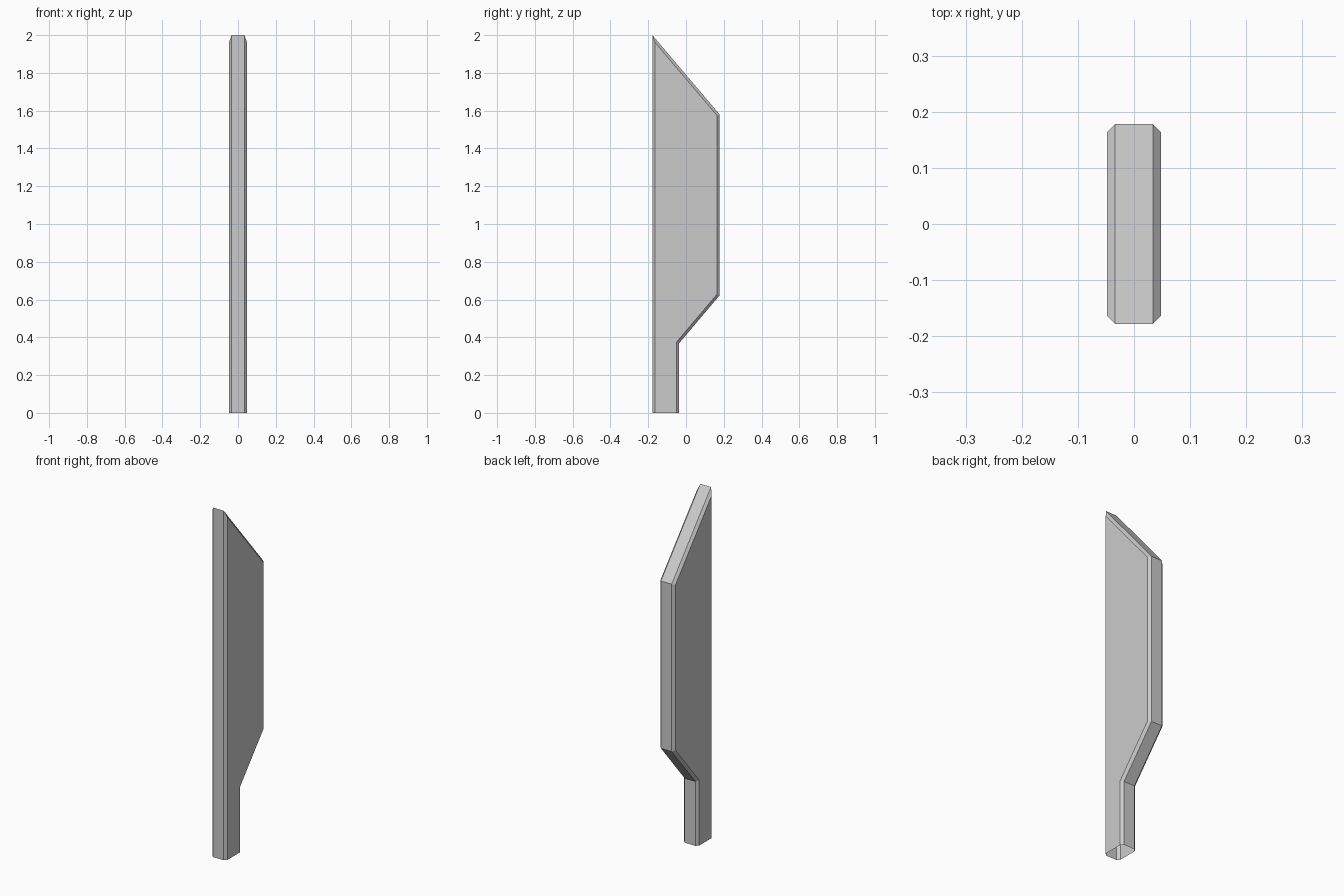
import bpy, bmesh

if "Cube" in bpy.data.objects:
    bpy.data.objects.remove(bpy.data.objects["Cube"])

# Blade side profile (y, z): full outline for the rim, inset outline for the flat sides
outer = [(-0.178, 0), (-0.037, 0), (-0.037, 0.368), (0.178, 0.622), (0.178, 1.58), (-0.178, 2.0)]
inset = [(-0.164, 0), (-0.051, 0), (-0.051, 0.374), (0.164, 0.628), (0.164, 1.574), (-0.164, 1.961)]

# Cross-section stations from left side to right side
stations = [(-0.048, inset), (-0.034, outer), (0.034, outer), (0.048, inset)]

bm = bmesh.new()
rings = [[bm.verts.new((x, y, z)) for y, z in prof] for x, prof in stations]

# Flat sides
bm.faces.new(rings[0])
bm.faces.new(rings[-1])

# Chamfers and rim, leaving the bottom end open
n = len(outer)
for a, b in zip(rings, rings[1:]):
    for i in range(1, n):
        j = (i + 1) % n
        bm.faces.new((a[i], a[j], b[j], b[i]))

bmesh.ops.recalc_face_normals(bm, faces=bm.faces)
mesh = bpy.data.meshes.new("blade")
bm.to_mesh(mesh)
bm.free()
bpy.context.collection.objects.link(bpy.data.objects.new("blade", mesh))
